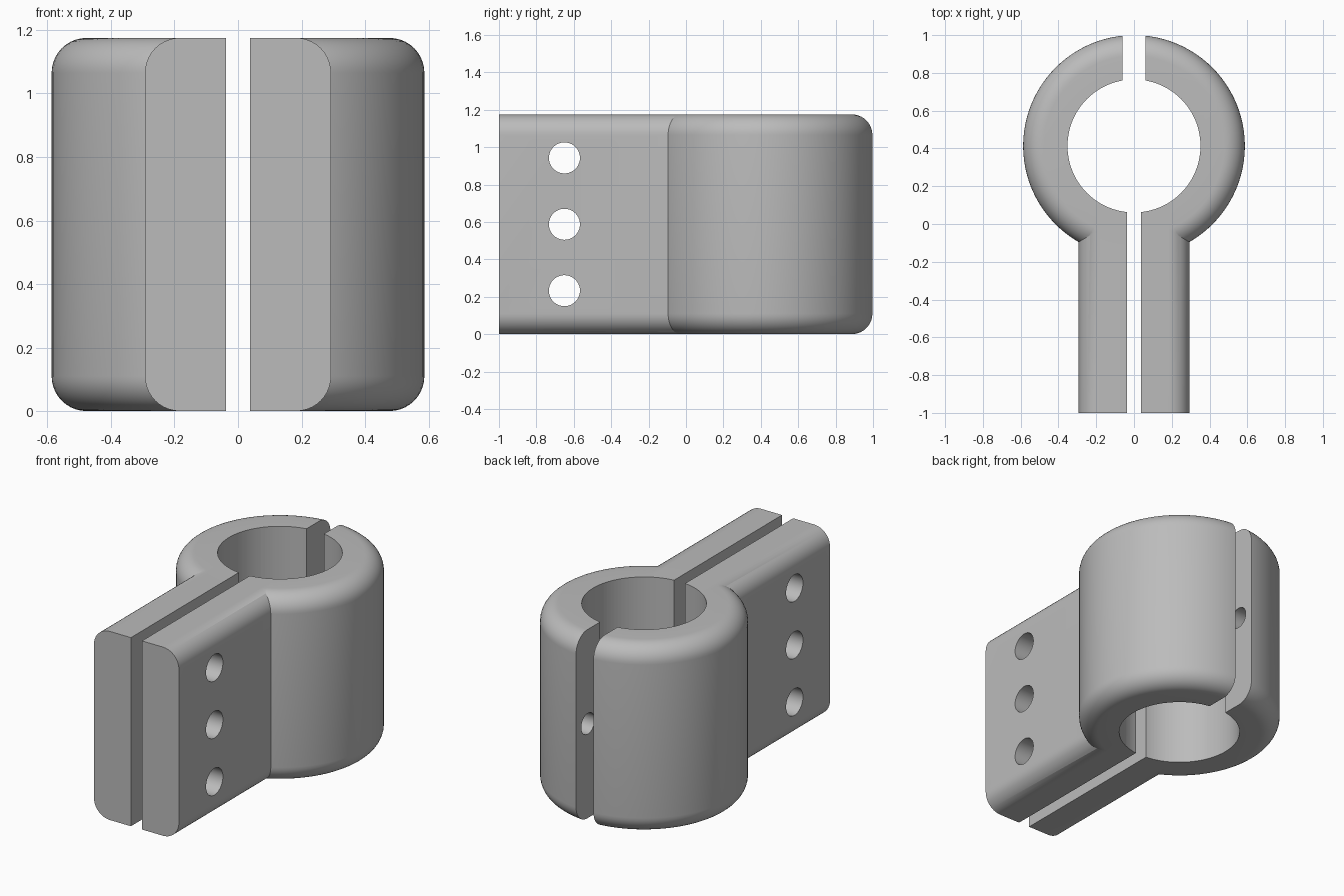
import bpy
import bmesh
from math import pi, cos, sin, radians
from mathutils import Matrix, Vector

if "Cube" in bpy.data.objects:
    bpy.data.objects.remove(bpy.data.objects["Cube"])

HEIGHT, MID = 1.175, 0.5875
RING_Y, RING_R, BORE_R = 0.413, 0.587, 0.352
PLATE_X, FILLET = 0.293, 0.11
FRONT_GAP, BACK_GAP = 0.038, 0.06
SEGMENTS = 96

grey = bpy.data.materials.new("plain grey")
grey.use_nodes = True
COLOUR = (0.5, 0.5, 0.5, 1)
grey.diffuse_color = COLOUR
grey.node_tree.nodes["Principled BSDF"].inputs["Base Color"].default_value = COLOUR


def to_object(name, bm):
    bmesh.ops.recalc_face_normals(bm, faces=bm.faces)
    mesh = bpy.data.meshes.new(name)
    bm.to_mesh(mesh)
    bm.free()
    mesh.materials.append(grey)
    obj = bpy.data.objects.new(name, mesh)
    bpy.context.collection.objects.link(obj)
    return obj


def rounded_side(edge):
    """Side outline (distance, z) with filleted lower and upper corners."""
    points = []
    for z, start in ((FILLET, -pi / 2), (HEIGHT - FILLET, 0)):
        for i in range(11):
            a = start + i * pi / 20
            points.append((edge - FILLET + FILLET * cos(a), z + FILLET * sin(a)))
    return points


def round_drum():
    bm = bmesh.new()
    outline = [(0, 0)] + rounded_side(RING_R) + [(0, HEIGHT)]
    verts = [bm.verts.new((r, 0, z)) for r, z in outline]
    edges = [bm.edges.new(pair) for pair in zip(verts, verts[1:])]
    bmesh.ops.spin(bm, geom=verts + edges, cent=(0, 0, 0), axis=(0, 0, 1),
                   angle=2 * pi, steps=SEGMENTS)
    bmesh.ops.remove_doubles(bm, verts=bm.verts, dist=0.0001)
    bmesh.ops.translate(bm, verts=bm.verts, vec=(0, RING_Y, 0))
    return to_object("clamp_half_left", bm)


def plate():
    bm = bmesh.new()
    side = rounded_side(PLATE_X)
    outline = side + [(-x, z) for x, z in reversed(side)]
    face = bm.faces.new([bm.verts.new((x, -1, z)) for x, z in outline])
    geom = bmesh.ops.extrude_face_region(bm, geom=[face])["geom"]
    moved = [g for g in geom if isinstance(g, bmesh.types.BMVert)]
    bmesh.ops.translate(bm, verts=moved, vec=(0, 1 + RING_Y, 0))
    return to_object("plate", bm)


def box(name, low, high):
    bm = bmesh.new()
    low, high = Vector(low), Vector(high)
    bmesh.ops.create_cube(bm, size=1, matrix=Matrix.Translation((low + high) / 2)
                          @ Matrix.Diagonal((*(high - low), 1)))
    return to_object(name, bm)


def cylinder(name, radius, length, centre, along_x=True, segments=40):
    bm = bmesh.new()
    turn = Matrix.Rotation(radians(90 if along_x else 0), 4, "Y")
    bmesh.ops.create_cone(bm, cap_ends=True, segments=segments, radius1=radius,
                          radius2=radius, depth=length,
                          matrix=Matrix.Translation(centre) @ turn)
    return to_object(name, bm)


def combine(target, tool, operation):
    mod = target.modifiers.new("combine", "BOOLEAN")
    mod.operation, mod.solver, mod.object = operation, "EXACT", tool
    bpy.context.view_layer.objects.active = target
    bpy.ops.object.modifier_apply(modifier=mod.name)
    bpy.data.objects.remove(tool)


# Solid body: drum joined with the clamping plate
half = round_drum()
combine(half, plate(), "UNION")

# Main bore
combine(half, cylinder("bore", BORE_R, 3, (0, RING_Y, MID), False, SEGMENTS), "DIFFERENCE")

# Cut away the other half, leaving a narrow front slit and a wider back slit
combine(half, box("front_slit", (-1, -2, -1), (FRONT_GAP, RING_Y, 2)), "DIFFERENCE")
combine(half, box("back_slit", (-1, RING_Y, -1), (BACK_GAP, 2, 2)), "DIFFERENCE")

# Three bolt holes through the plate
for step in (-1, 0, 1):
    combine(half, cylinder("bolt_hole", 0.083, 2, (0, -0.65, MID + step * 0.355)), "DIFFERENCE")

# Blind pin hole in the back slit wall
combine(half, cylinder("pin_hole", 0.065, 0.4, (0, 0.88, MID)), "DIFFERENCE")

# Mirrored second half
other = half.copy()
other.data = half.data.copy()
other.name = "clamp_half_right"
bpy.context.collection.objects.link(other)
other.data.transform(Matrix.Diagonal((-1, 1, 1, 1)))
other.data.flip_normals()

for obj in (half, other):
    bpy.ops.object.select_all(action="DESELECT")
    obj.select_set(True)
    bpy.context.view_layer.objects.active = obj
    bpy.ops.object.shade_smooth_by_angle(angle=radians(30))
